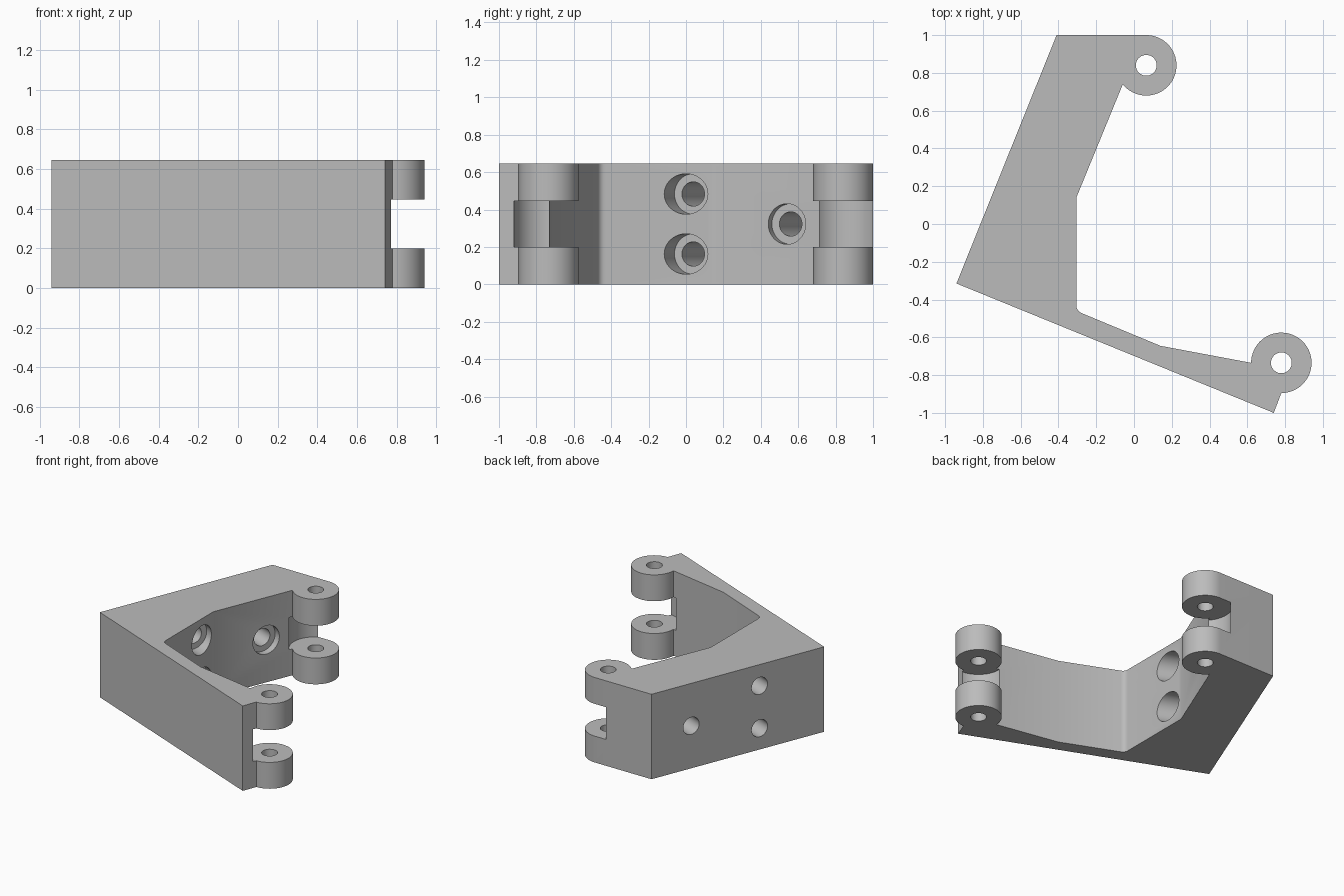
import bpy, bmesh
from math import sin, cos, radians
from mathutils import Vector

cube = bpy.data.objects.get("Cube")
if cube:
    bpy.data.objects.remove(cube, do_unlink=True)

HEIGHT = 0.645
LUG_R, SLOT_R, PIN_R = 0.16, 0.185, 0.055
SLOT_LOW, SLOT_HIGH = 0.2, 0.445
FRONT_LUG = Vector((0.78, -0.735))
BACK_LUG = Vector((0.065, 0.84))

grey = bpy.data.materials.new("plain grey")
grey.use_nodes = True
grey.diffuse_color = (0.5, 0.5, 0.5, 1)
grey.node_tree.nodes["Principled BSDF"].inputs["Base Color"].default_value = (0.5, 0.5, 0.5, 1)


def arc(centre, start, end, steps=44):
    angles = [radians(start + (end - start) * i / steps) for i in range(steps + 1)]
    return [centre + LUG_R * Vector((cos(a), sin(a))) for a in angles]


def rounded_corner(a, corner, b, steps=6):
    a, corner, b = Vector(a), Vector(corner), Vector(b)
    ts = [i / steps for i in range(steps + 1)]
    return [a * (1 - t) ** 2 + corner * 2 * t * (1 - t) + b * t * t for t in ts]


def cut_cylinder(target, name, start, end, radius):
    """Cut a round hole between two points, then remove the cutter."""
    start, end = Vector(start), Vector(end)
    axis = end - start
    bpy.ops.mesh.primitive_cylinder_add(vertices=64, radius=radius, depth=axis.length,
                                        location=(start + end) / 2)
    cutter = bpy.context.object
    cutter.name = name
    cutter.hide_render = True
    cutter.rotation_euler = axis.to_track_quat('Z', 'Y').to_euler()
    cutter.data.materials.append(grey)
    mod = target.modifiers.new(name, 'BOOLEAN')
    mod.operation, mod.solver, mod.object = 'DIFFERENCE', 'EXACT', cutter
    bpy.ops.object.select_all(action='DESELECT')
    target.select_set(True)
    bpy.context.view_layer.objects.active = target
    bpy.ops.object.modifier_apply(modifier=mod.name)
    bpy.data.objects.remove(cutter, do_unlink=True)


# Bracket outline, counter-clockwise, with both hinge lugs
outline = [Vector((-0.94, -0.315)), Vector((0.74, -1))]
outline += arc(FRONT_LUG, -90, 180)
outline += [Vector((0.14, -0.645))]
outline += rounded_corner((-0.277, -0.472), (-0.305, -0.46), (-0.305, -0.43))
outline += [Vector((-0.305, 0.14))]
outline += arc(BACK_LUG, -141, 90)
outline += [Vector((-0.41, 1))]

bm = bmesh.new()
base = bm.faces.new([bm.verts.new((p.x, p.y, 0)) for p in outline])
top = bmesh.ops.extrude_face_region(bm, geom=[base])["geom"]
bmesh.ops.translate(bm, vec=(0, 0, HEIGHT),
                    verts=[v for v in top if isinstance(v, bmesh.types.BMVert)])
bmesh.ops.recalc_face_normals(bm, faces=bm.faces)
mesh = bpy.data.meshes.new("hinge_bracket")
bm.to_mesh(mesh)
bm.free()
bracket = bpy.data.objects.new("hinge_bracket", mesh)
bpy.context.collection.objects.link(bracket)
mesh.materials.append(grey)

# Slots between the lug knuckles, and pin holes through them
for lug in (FRONT_LUG, BACK_LUG):
    cut_cylinder(bracket, "slot_cutter", (*lug, SLOT_LOW), (*lug, SLOT_HIGH), SLOT_R)
    cut_cylinder(bracket, "pin_cutter", (*lug, -0.1), (*lug, HEIGHT + 0.1), PIN_R)

# Counterbored screw holes, square to the outer side wall
normal = Vector((0.927, -0.374, 0)).normalized()
wall = normal.dot(Vector((-0.94, -0.315, 0)))
for x, y, z in ((-0.305, 0, 0.162), (-0.305, 0, 0.483), (-0.142, 0.54, HEIGHT / 2)):
    mouth = Vector((x, y, z))
    outer = mouth - normal * (normal.dot(mouth) - wall)
    cut_cylinder(bracket, "screw_cutter", outer - normal * 0.1, mouth + normal * 0.1, 0.065)
    cut_cylinder(bracket, "counterbore_cutter", outer + normal * 0.368,
                 mouth + normal * 0.15, 0.108)

bpy.ops.object.shade_smooth_by_angle(angle=radians(30))
